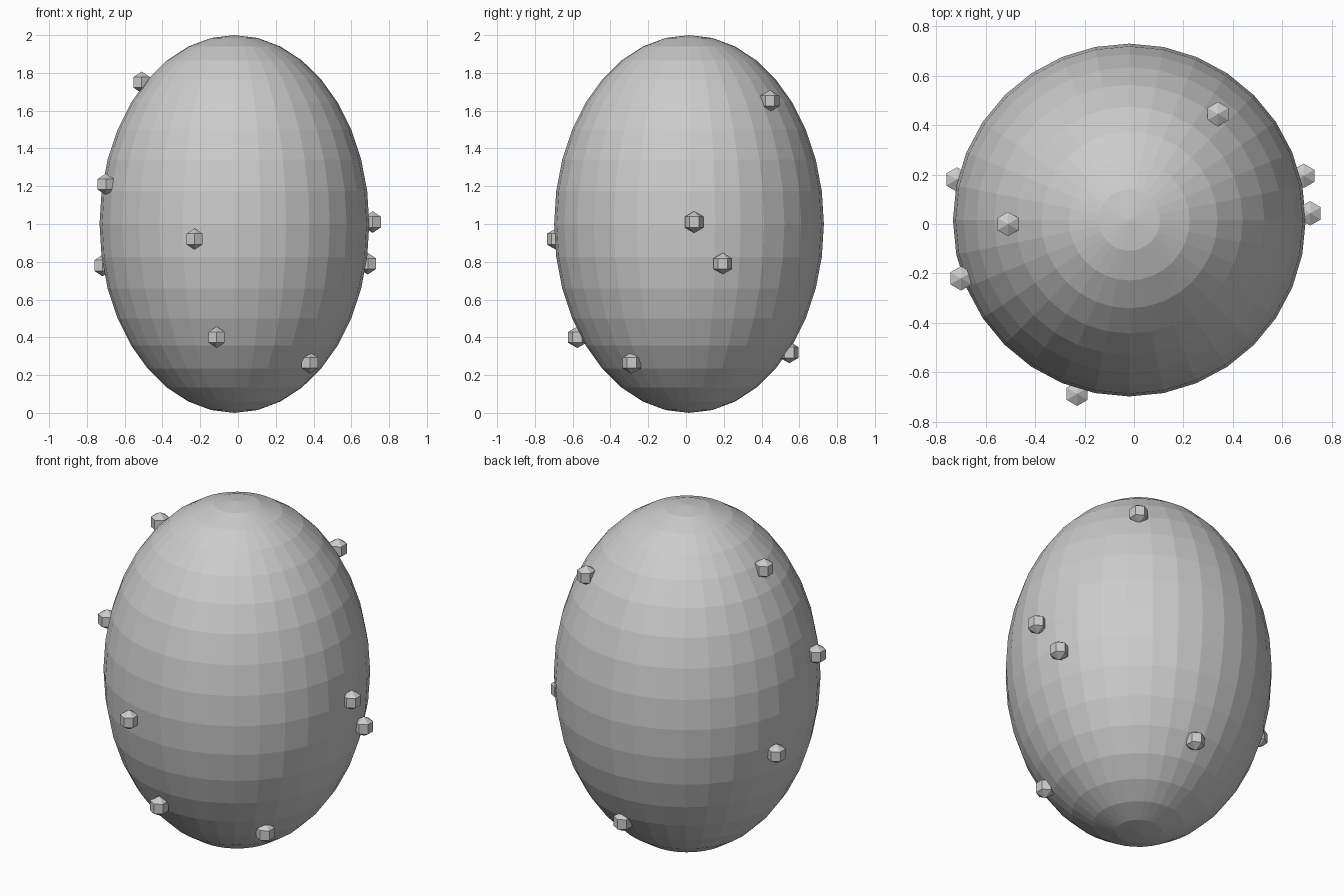
import bpy

# Egg-shaped body: faceted sphere stretched along z
bpy.ops.mesh.primitive_uv_sphere_add(segments=32, ring_count=18, radius=1,
                                     location=(-0.019, 0.016, 1.0))
body = bpy.context.object
body.name = "egg_body"
body.scale = (0.714, 0.714, 1.0)

# Small six-sided bumps scattered over the surface
BUMPS = [
    (-0.51, 0.00, 1.75), (-0.70, -0.22, 1.21), (-0.717, 0.18, 0.78),
    (-0.23, -0.687, 0.92), (-0.113, -0.575, 0.40), (0.38, -0.287, 0.265),
    (0.713, 0.043, 1.01), (0.687, 0.195, 0.79), (0.34, 0.445, 1.652),
    (0.03, 0.547, 0.32),
]
for i, pos in enumerate(BUMPS):
    bpy.ops.mesh.primitive_uv_sphere_add(segments=6, ring_count=3,
                                         radius=0.057, location=pos)
    bpy.context.object.name = f"bump_{i + 1}"
